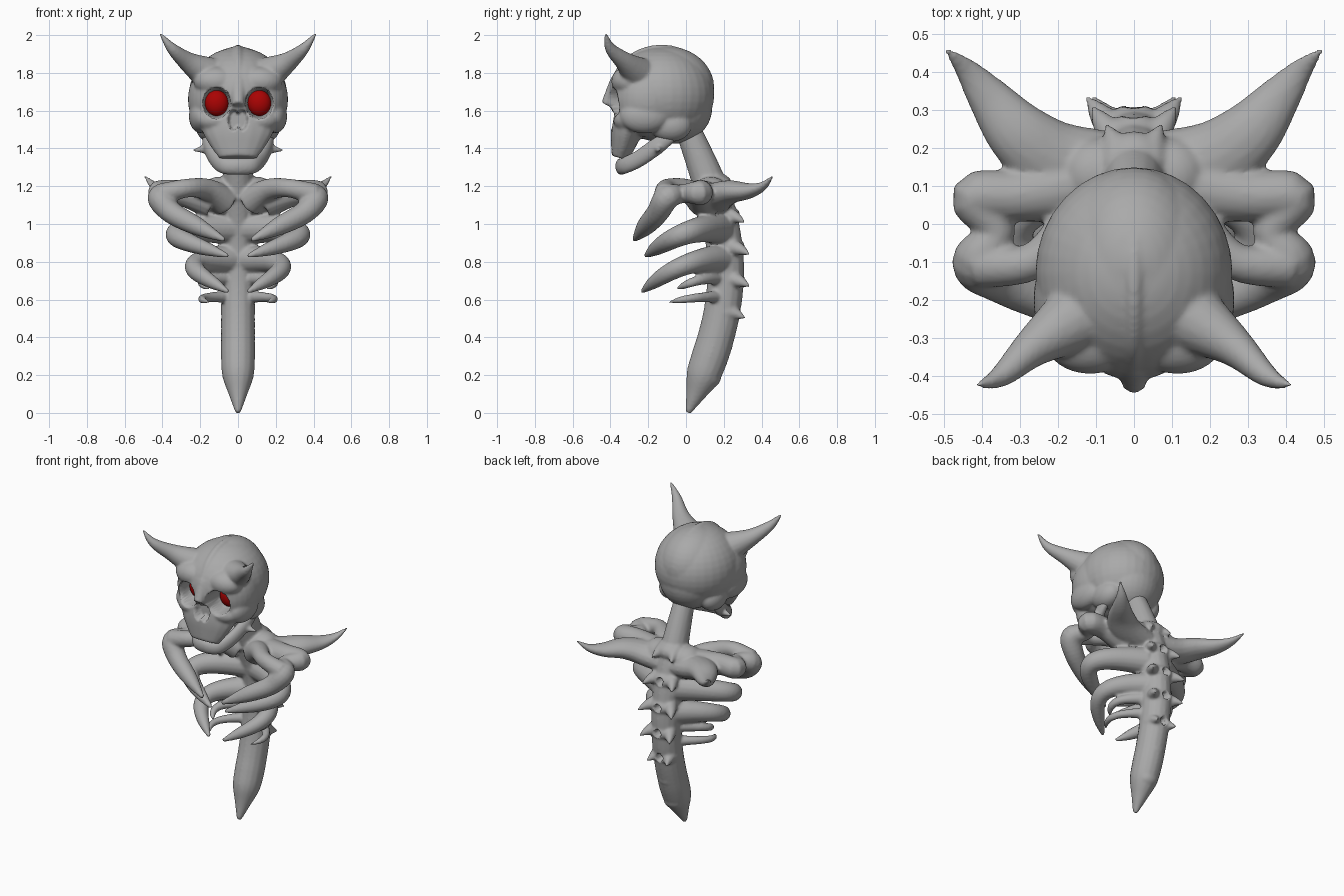
import bpy, bmesh
from mathutils import Vector, Matrix
from math import sin, cos, pi

if "Cube" in bpy.data.objects:
    bpy.data.objects.remove(bpy.data.objects["Cube"])

SIDEWAYS, UPWARD, SLANTED = Vector((1, 0, 0)), Vector((0, 0, 1)), Vector((1, 0, 1))


def material(name, red, green, blue):
    mat = bpy.data.materials.new(name)
    mat.use_nodes = True
    mat.diffuse_color = (red, green, blue, 1)
    mat.node_tree.nodes["Principled BSDF"].inputs["Base Color"].default_value = mat.diffuse_color
    return mat


bone_grey = material("bone grey", .4, .4, .4)
eye_red = material("eye red", .4, .001, .001)


def spline(rows, steps=6):
    """Catmull-Rom curve through the rows."""
    last = len(rows) - 1
    result = []
    for i in range(last):
        a, b, c, d = (rows[min(max(i + k, 0), last)] for k in (-1, 0, 1, 2))
        for step in range(steps):
            t = step / steps
            result.append(b + t / 2 * ((c - a) + t * ((2 * a - 5 * b + 4 * c - d)
                                                      + t * (3 * (b - c) + d - a))))
    return result + [rows[last]]


def tube(bm, path, thick, ref=SLANTED, flat=1, mirror=True, sides=16):
    """Limb along a path; thick is the radius along ref, times flat across it."""
    points = spline([Vector((*point, radius)) for point, radius in zip(path, thick)])
    for sign in ((1, -1) if mirror else (1,)):
        rings = []
        for i, point in enumerate(points):
            after, before = points[min(i + 1, len(points) - 1)], points[max(i - 1, 0)]
            tangent = (after - before).to_3d().normalized()
            u = (ref - tangent * ref.dot(tangent)).normalized()
            w = tangent.cross(u) * flat
            ring = []
            for k in range(sides):
                angle = 2 * pi * k / sides
                co = point.to_3d() + (u * cos(angle) + w * sin(angle)) * max(point.w, .005)
                ring.append(bm.verts.new((co.x * sign, co.y, co.z)))
            rings.append(ring)
        for low, high in zip(rings, rings[1:]):
            for k in range(sides):
                bm.faces.new((low[k - 1], low[k], high[k], high[k - 1]))
        bm.faces.new(rings[0])
        bm.faces.new(rings[-1])


def ball(bm, centre, radii, signs=(1, -1)):
    for sign in signs:
        place = Matrix.Translation((centre[0] * sign, centre[1], centre[2]))
        bmesh.ops.create_uvsphere(bm, u_segments=32, v_segments=20, radius=1,
                                  matrix=place @ Matrix.Diagonal((*radii, 1)))


def finish(name, bm, mat, voxel=.009, smoothing=5):
    """Fuse overlapping shapes into one smooth surface."""
    bmesh.ops.recalc_face_normals(bm, faces=bm.faces)
    mesh = bpy.data.meshes.new(name)
    bm.to_mesh(mesh)
    bm.free()
    ob = bpy.data.objects.new(name, mesh)
    bpy.context.collection.objects.link(ob)
    if voxel:
        fuse = ob.modifiers.new("fuse", 'REMESH')
        fuse.mode, fuse.voxel_size = 'VOXEL', voxel
        soften = ob.modifiers.new("soften", 'SMOOTH')
        soften.factor, soften.iterations = .5, smoothing
        depsgraph = bpy.context.evaluated_depsgraph_get()
        fused = bpy.data.meshes.new_from_object(ob.evaluated_get(depsgraph))
        ob.modifiers.clear()
        ob.data = fused
    ob.data.materials.clear()
    ob.data.materials.append(mat)
    ob.data.shade_smooth()
    return ob


def hollow(ob, x, z, width, height, floor, side):
    """Press a pit into the front (side -1) or back (side 1) down to y = floor."""
    for vert in ob.data.vertices:
        distance = ((vert.co.x - x) / width) ** 2 + ((vert.co.z - z) / height) ** 2
        if distance < 1 and (vert.co.y - floor) * side > 0:
            vert.co.y += (floor - vert.co.y) * min(1, 3 * (1 - distance))


# Cranium, fuller at the back, with a faint crest
bm = bmesh.new()
ball(bm, (0, -.13, 1.685), (.26, .28, .25), (1,))
ball(bm, (.1, -.2, 1.66), (.165, .19, .2))
ball(bm, (0, -.1, 1.72), (.2, .25, .22), (1,))
ball(bm, (0, -.06, 1.62), (.2, .2, .195), (1,))
crest = [pi * (.1 + .15 * i) for i in range(6)]
tube(bm, [(0, -.13 - .26 * cos(a), 1.69 + .238 * sin(a)) for a in crest],
     [.022] * len(crest), SIDEWAYS, mirror=False)

# Brows, cheekbones and the bone behind the jaw hinge
ball(bm, (.115, -.305, 1.755), (.12, .09, .08))
ball(bm, (.195, -.22, 1.57), (.065, .13, .09))
ball(bm, (.12, -.3, 1.55), (.1, .085, .065))
ball(bm, (.15, -.08, 1.52), (.075, .11, .085))

# Nose bridge and upper jaw
tube(bm, [(0, -.36, 1.75), (0, -.42, 1.63)], [.045, .032], SIDEWAYS, mirror=False)
tube(bm, [(0, -.28, 1.6), (0, -.315, 1.49), (0, -.335, 1.41), (0, -.352, 1.35)],
     [.23, .19, .145, .1], SIDEWAYS, .44, mirror=False)

# Horns on the forehead
tube(bm, [(.14, -.24, 1.785), (.26, -.32, 1.855), (.35, -.4, 1.93), (.412, -.425, 2.01)],
     [.1, .055, .03, .007])
skull = finish("horned_skull", bm, bone_grey)

# Sockets, nostrils and deep-set eyes
for name, sign in (("left_eye", 1), ("right_eye", -1)):
    hollow(skull, .113 * sign, 1.64, .075, .082, -.24, -1)
    hollow(skull, .022 * sign, 1.55, .03, .055, -.34, -1)
    bm = bmesh.new()
    ball(bm, (.113, -.255, 1.64), (.062, .045, .068), (sign,))
    finish(name, bm, eye_red, None)

# Lower jaw with a spike at each corner
bm = bmesh.new()
tube(bm, [(.165, -.08, 1.465), (.155, -.15, 1.415), (.12, -.25, 1.345),
          (.075, -.325, 1.31), (0, -.345, 1.305)], [.035, .045, .045, .045, .045], UPWARD, .7)
tube(bm, [(.14, -.15, 1.4), (.24, -.14, 1.39)], [.035, .005], UPWARD)
finish("lower_jaw", bm, bone_grey, .008)


# Spine, from the pointed tail up into the skull
def spine_y(z):
    return .2 * sin(pi * z / 1.5)


bm = bmesh.new()
heights = [i * 1.52 / 16 for i in range(17)]
tube(bm, [(0, spine_y(z) + .01, z) for z in heights],
     [.09 * min(1, .15 + 4 * z, 1.9 - .8 * z) for z in heights], SIDEWAYS, flat=1.08,
     mirror=False)

# Vertebrae, the upper five with paired spikes
spiked = []
for i in range(7):
    z = 1.18 - .17 * i
    back = spine_y(z) + .135
    if i < 5:
        spread = .125 - (i - 2) ** 2 / 80
        ball(bm, (0, back - .1, z + .03), (.09, .085, .06), (1,))
        tube(bm, [(.04, back - .1, z + .04), (spread * .7, back - .045, z + .025),
                  (spread, back + .005, z)], [.05, .032, .005])
        spiked.append((z, back))
    else:
        ball(bm, (0, back - .08, z + .03), (.07, .065, .06), (1,))

# Shoulder blades sweeping back into horns
ball(bm, (.1, .13, 1.16), (.1, .1, .09))
tube(bm, [(.05, .13, 1.12), (.2, .165, 1.145), (.3, .235, 1.17), (.38, .33, 1.175),
          (.44, .405, 1.2), (.495, .46, 1.255)], [.08, .075, .062, .042, .023, .005],
     UPWARD, 1.4)

# Shoulder loop running into the first rib, and the collar bone
tube(bm, [(.15, .1, 1.13), (.3, .075, 1.165), (.418, .068, 1.165), (.362, -.02, 1.16),
          (.413, -.1, 1.14), (.35, -.15, 1.06), (.21, -.215, .985), (.07, -.275, .915)],
     [.1, .07, .066, .05, .067, .06, .048, .012])
tube(bm, [(.07, .09, 1.12), (.16, 0, 1.18), (.27, -.1, 1.19), (.41, -.11, 1.155)],
     [.08, .06, .05, .06])


# Remaining ribs, each an arc that falls towards its tip
def rib(top, reach, front, drop, thick, arc):
    steps = [i / 8 for i in range(9)]
    tube(bm, [(.05 + (reach - .05) * sin(pi * arc * t), .17 - (front + .17) * t,
               top - drop * t ** 2) for t in steps],
         [thick * (1 + .6 * (1 - t) ** 3 - .8 * t ** 6) for t in steps])


rib(.98, .325, .215, .15, .055, 1)
rib(.815, .23, .235, .175, .049, 1)
rib(.715, .19, .05, .06, .025, .75)
rib(.615, .19, .09, .03, .022, .75)
body = finish("spine_and_ribs", bm, bone_grey)

# Small pits between the paired spikes
for z, back in spiked[1:]:
    hollow(body, 0, z + .03, .024, .026, back - .075, 1)
